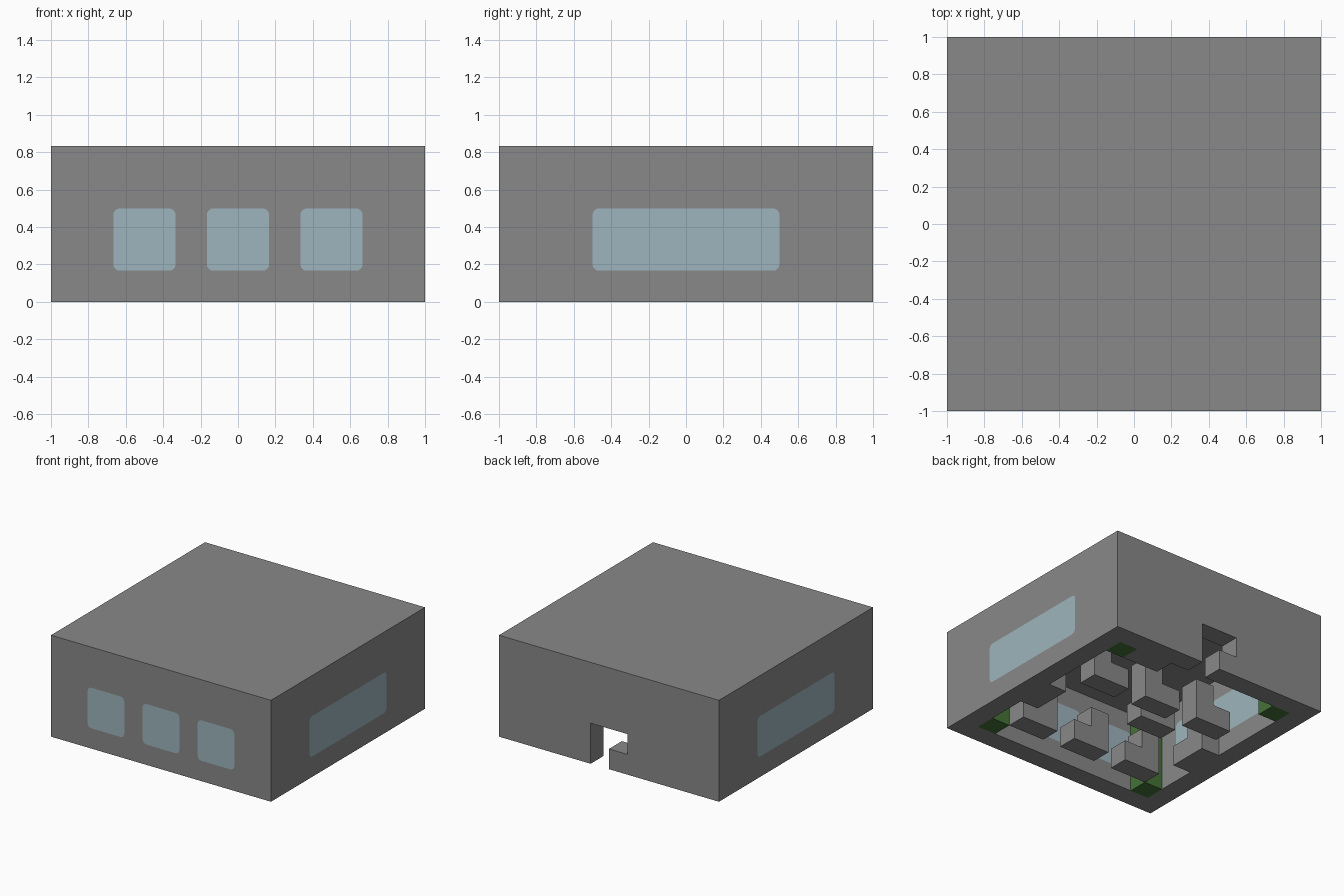
import bpy, bmesh

if "Cube" in bpy.data.objects:
    bpy.data.objects.remove(bpy.data.objects["Cube"], do_unlink=True)

U = 1 / 6            # building module: wall thickness, seat height
H = 5 * U            # overall height


def material(name, r, g, b):
    m = bpy.data.materials.new(name)
    m.use_nodes = True
    m.diffuse_color = (r, g, b, 1)
    m.node_tree.nodes["Principled BSDF"].inputs["Base Color"].default_value = (r, g, b, 1)
    return m


grey = material("concrete grey", 0.25, 0.25, 0.25)
glass = material("pale blue glass", 0.34, 0.46, 0.51)
green = material("leaf green", 0.06, 0.17, 0.04)


def finish(name, bm, mat):
    bmesh.ops.recalc_face_normals(bm, faces=bm.faces)
    mesh = bpy.data.meshes.new(name)
    bm.to_mesh(mesh)
    bm.free()
    mesh.materials.append(mat)
    ob = bpy.data.objects.new(name, mesh)
    bpy.context.collection.objects.link(ob)
    return ob


def box(name, lo, hi, mat, round_axis=None):
    """Box between two corners; edges along round_axis may be rounded."""
    bm = bmesh.new()
    bmesh.ops.create_cube(bm, size=1)
    for v in bm.verts:
        v.co = [l + (c + 0.5) * (h - l) for l, h, c in zip(lo, hi, v.co)]
    if round_axis is not None:
        edges = [e for e in bm.edges
                 if abs(e.verts[0].co[round_axis] - e.verts[1].co[round_axis]) > 0.01]
        bmesh.ops.bevel(bm, geom=edges, offset=0.035, segments=4,
                        profile=0.5, affect='EDGES')
    return finish(name, bm, mat)


def chair(name, x, y, back, along="x"):
    """L-shaped chair; back is the sign of the side with the tall backrest."""
    profile = [(-U, 0), (U, 0), (U, 2 * U), (0, 2 * U), (0, U), (-U, U)]
    bm = bmesh.new()
    verts = []
    for p, z in profile:
        a, b = p * back, -U / 2
        verts.append(bm.verts.new((x + a, y + b, z) if along == "x" else (x + b, y + a, z)))
    face = bm.faces.new(verts)
    ext = bmesh.ops.extrude_face_region(bm, geom=[face])
    move = (0, U, 0) if along == "x" else (U, 0, 0)
    bmesh.ops.translate(bm, vec=move,
                        verts=[g for g in ext["geom"] if isinstance(g, bmesh.types.BMVert)])
    return finish(name, bm, grey)


# Hollow shell, open underneath
shell = box("building_shell", (-1, -1, 0), (1, 1, H), grey)


def cut(cutter, hide=True):
    m = shell.modifiers.new(cutter.name, 'BOOLEAN')
    m.operation = 'DIFFERENCE'
    m.solver = 'EXACT'
    m.object = cutter
    if hide:
        cutter.hide_render = True
        cutter.hide_viewport = True


I = 1 - U            # inner wall face
cut(box("room_cutter", (-I, -I, -0.2), (I, I, H - U), grey))

# Stepped doorway in the back wall
cut(box("door_upper_cutter", (-U, I - 0.05, U), (U, 1.1, 2 * U), grey))
cut(box("door_lower_cutter", (0, I - 0.05, -0.1), (U, 1.1, U + 0.01), grey))


# Rounded windows: an opening through the wall, filled by a flush pane
def window(name, lo, hi, axis):
    clo, chi = list(lo), list(hi)
    clo[axis] -= 0.05
    chi[axis] += 0.05
    cut(box(name + "_cutter", clo, chi, grey, axis))
    box(name + "_pane", lo, hi, glass, axis)


for label, x in (("right", -0.5), ("middle", 0), ("left", 0.5)):
    window("front_window_" + label, (x - U, -1, U), (x + U, -I, 3 * U), 1)
window("side_window_left", (I, -0.5, U), (1, 0.5, 3 * U), 0)
window("side_window_right", (-1, -0.5, U), (-I, 0.5, 3 * U), 0)

# Green columns in the four room corners
for i, sx in enumerate((-1, 1)):
    for j, sy in enumerate((-1, 1)):
        cx, cy = sx * (I - U / 2), sy * (I - U / 2)
        box(f"corner_plant_{i}{j}", (cx - U / 2, cy - U / 2, 0),
            (cx + U / 2, cy + U / 2, 4 * U), green)

# Two rows of chairs facing opposite ways
for i, x in enumerate((-0.5, 0, 0.5)):
    chair(f"front_chair_{i}", x, -3.5 * U, -1)
    chair(f"rear_chair_{i}", x, 1.5 * U, 1)

# Chairs against the side walls, the centre and the back wall
for label, s in (("right", -1), ("left", 1)):
    chair("side_chair_" + label, s * (I - U / 2), -U, 1, "y")
chair("centre_chair", -U, 0, -1)
chair("back_chair", 3 * U, I - U / 2, 1)
